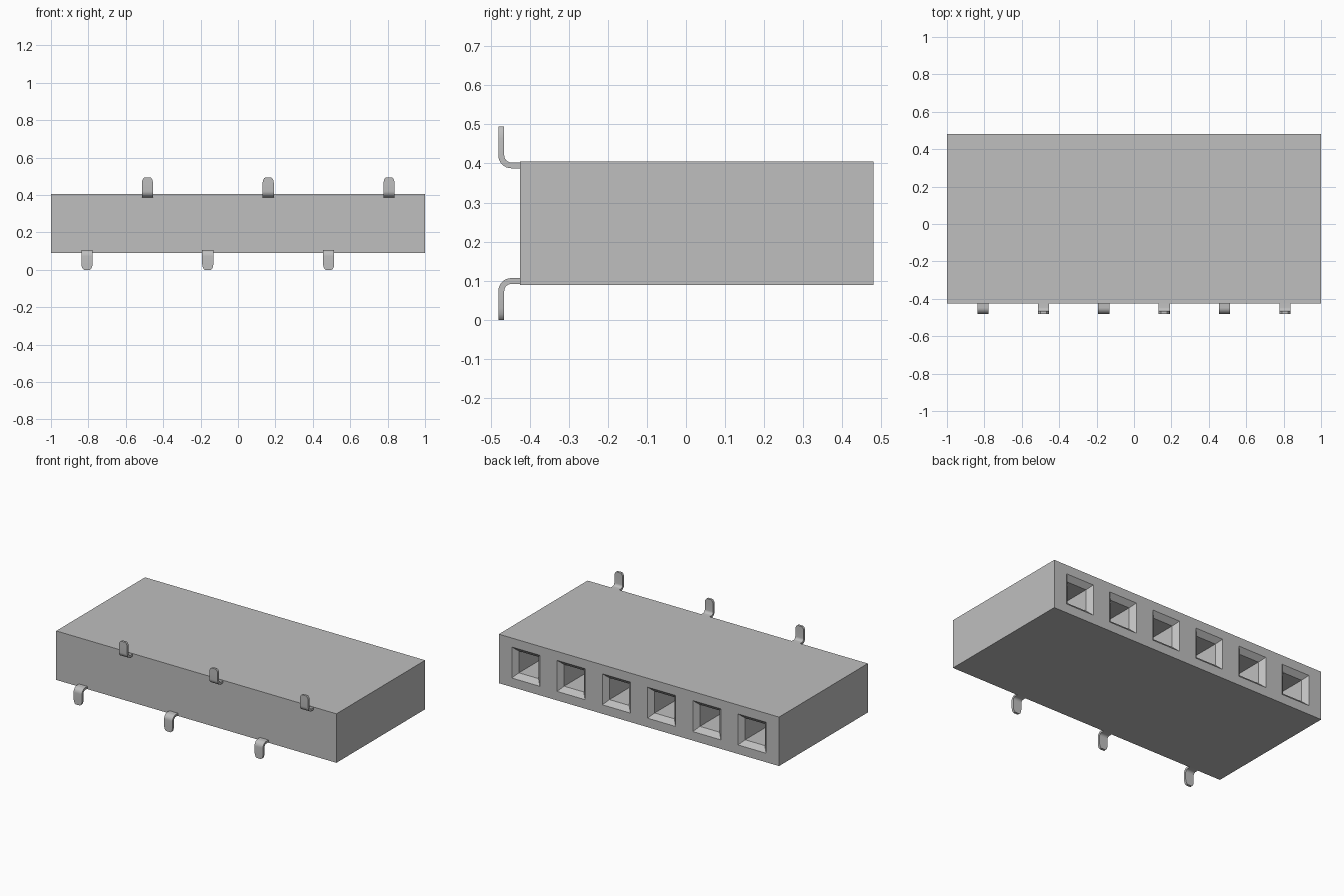
import bpy, bmesh
from math import sin, cos, pi
from mathutils import Vector

if "Cube" in bpy.data.objects:
    bpy.data.objects.remove(bpy.data.objects["Cube"])

MID_Z = 0.247            # height of the horizontal symmetry plane
FRONT, BACK = -0.425, 0.48
PITCH = 0.323
CENTRES = [(i - 2.5) * PITCH for i in range(6)]

grey = bpy.data.materials.new("plain grey")
grey.use_nodes = True
colour = (0.52, 0.52, 0.52, 1)
grey.diffuse_color = colour
grey.node_tree.nodes["Principled BSDF"].inputs["Base Color"].default_value = colour


def add_object(name, bm):
    bmesh.ops.recalc_face_normals(bm, faces=bm.faces[:])
    mesh = bpy.data.meshes.new(name)
    bm.to_mesh(mesh)
    bm.free()
    mesh.materials.append(grey)
    obj = bpy.data.objects.new(name, mesh)
    bpy.context.collection.objects.link(obj)
    return obj


def back_faces(bm):
    return [f for f in bm.faces if f.normal.y > 0.9]


# Housing: a plain block
bm = bmesh.new()
bmesh.ops.create_cube(bm, size=1)
for v in bm.verts:
    v.co = Vector((v.co.x * 2,
                   (FRONT + BACK) / 2 + v.co.y * (BACK - FRONT),
                   MID_Z + v.co.z * 0.316))
bm.normal_update()

# Cut the back face along the edges of the six socket openings
HALF = 0.1
cuts = [((c + s * HALF, 0, 0), (1, 0, 0)) for c in CENTRES for s in (-1, 1)]
cuts += [((0, 0, MID_Z + s * HALF), (0, 0, 1)) for s in (-1, 1)]
for point, normal in cuts:
    faces = back_faces(bm)
    geom = set(faces)
    for f in faces:
        geom.update(f.edges, f.verts)
    bmesh.ops.bisect_plane(bm, geom=list(geom), plane_co=point, plane_no=normal)
    bm.normal_update()


def is_opening(face):
    c = face.calc_center_median()
    return abs(c.z - MID_Z) < 0.01 and any(abs(c.x - x) < 0.01 for x in CENTRES)


# Bevelled lead-in, then a deep square pocket
openings = [f for f in back_faces(bm) if is_opening(f)]
bmesh.ops.inset_individual(bm, faces=openings, thickness=0.03, depth=-0.03,
                           use_even_offset=True)
floors = bmesh.ops.extrude_discrete_faces(bm, faces=openings)["faces"]
for f in floors:
    bmesh.ops.translate(bm, verts=f.verts[:], vec=(0, -0.6, 0))
add_object("housing", bm)


def add_pin(name, x, side):
    """Bent flat contact; side is 1 for the upper row and -1 for the lower."""
    half_t, radius, wide = 0.0075, 0.0255, 0.03
    tip, leg_y, level = 0.247, -0.4725, 0.148   # levels measured from MID_Z
    # each section: y, height, normal y, normal height, half width
    sections = [(FRONT + 0.02, level, 0, 1, wide)]
    for i in range(9):
        a = i / 8 * pi / 2
        sections.append((leg_y + radius * (1 - sin(a)),
                         level + radius * (1 - cos(a)), sin(a), cos(a), wide))
    for drop, w in ((0.03, wide), (0.014, 0.027), (0.005, 0.022), (0, 0.016)):
        sections.append((leg_y, tip - drop, 1, 0, w))

    bm = bmesh.new()
    rings = []
    for y, h, ny, nh, w in sections:
        rings.append([bm.verts.new((x + sx * w, y + st * half_t * ny,
                                    MID_Z + side * (h + st * half_t * nh)))
                      for sx, st in ((-1, -1), (1, -1), (1, 1), (-1, 1))])
    for a, b in zip(rings, rings[1:]):
        for i in range(4):
            j = (i + 1) % 4
            bm.faces.new((a[i], a[j], b[j], b[i]))
    bm.faces.new(rings[0])
    bm.faces.new(rings[-1])
    return add_object(name, bm)


# Contacts alternate between the lower and the upper edge
bpy.ops.object.select_all(action="DESELECT")
for i, x in enumerate(CENTRES):
    side = 1 if i % 2 else -1
    pin = add_pin(f"{'upper' if side > 0 else 'lower'}_pin_{i // 2 + 1}", x, side)
    pin.select_set(True)
    bpy.context.view_layer.objects.active = pin
bpy.ops.object.shade_smooth_by_angle()
